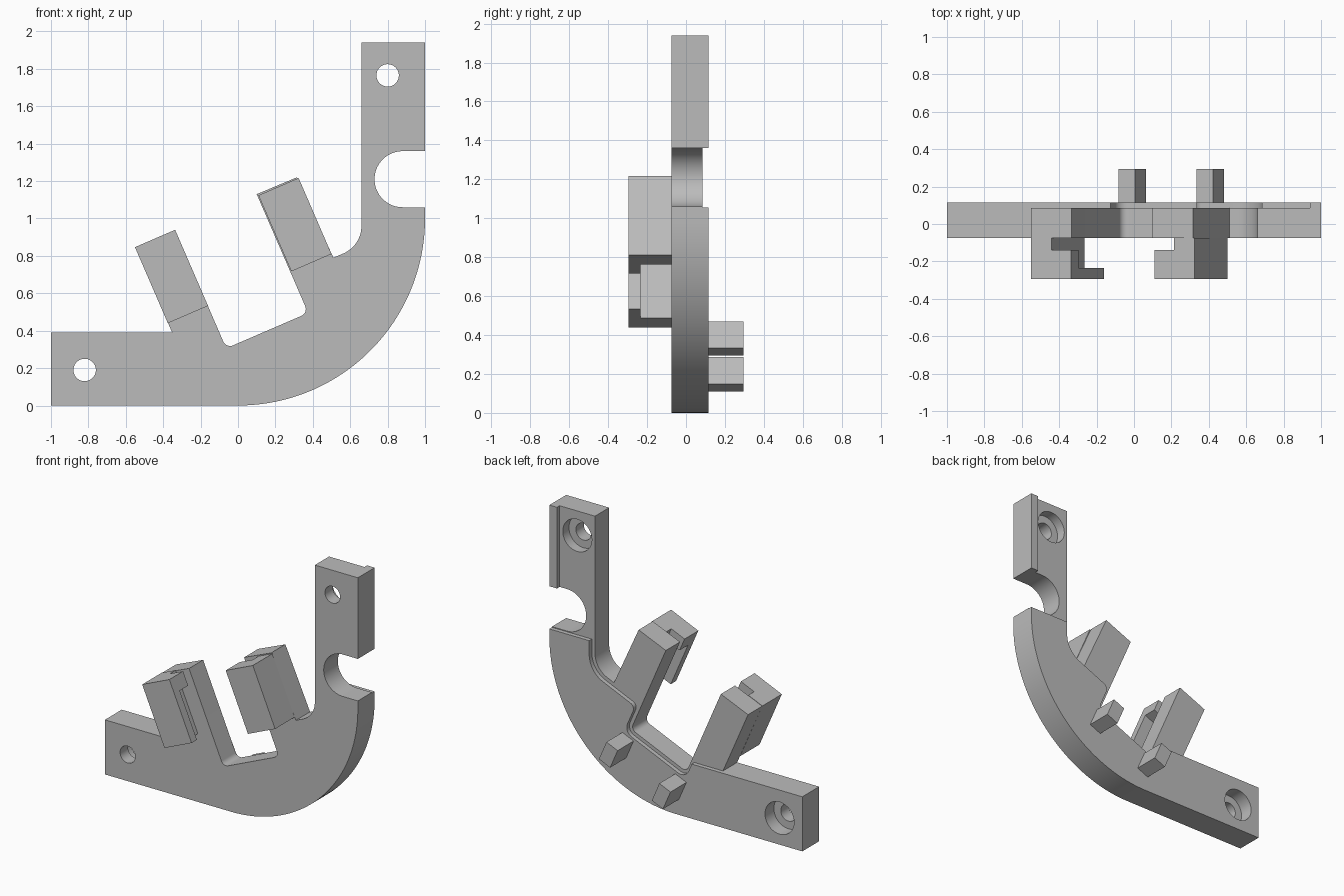
import bpy, bmesh, math
from mathutils import Vector

if "Cube" in bpy.data.objects:
    bpy.data.objects.remove(bpy.data.objects["Cube"])

grey = bpy.data.materials.new("plain_grey")
grey.use_nodes = True
grey.diffuse_color = (0.5, 0.5, 0.5, 1)
grey.node_tree.nodes["Principled BSDF"].inputs["Base Color"].default_value = (0.5, 0.5, 0.5, 1)

# Tilted frame shared by the posts and pegs
TILT = math.radians(23.4)
U = Vector((math.cos(TILT), 0, math.sin(TILT)))
V = Vector((-math.sin(TILT), 0, math.cos(TILT)))
Y = Vector((0, 1, 0))
FRONT, LEDGE, BACK, DEEP = -0.075, 0.085, 0.115, 0.295


def rounded(corners):
    """Turn (x, z) or (x, z, radius) corners into points, filleting the ones with a radius."""
    out = []
    for i, c in enumerate(corners):
        p = Vector(c[:2])
        if len(c) == 2:
            out.append(p)
            continue
        a = (Vector(corners[i - 1][:2]) - p).normalized()
        b = (Vector(corners[(i + 1) % len(corners)][:2]) - p).normalized()
        half = a.angle(b) / 2
        r = c[2]
        centre = p + (a + b).normalized() * r / math.sin(half)
        start = p + a * r / math.tan(half) - centre
        end = p + b * r / math.tan(half) - centre
        turn = math.atan2(start.x * end.y - start.y * end.x, start.dot(end))
        steps = 48 if r > 0.5 else 16
        for k in range(steps + 1):
            t = turn * k / steps
            out.append(centre + Vector((start.x * math.cos(t) - start.y * math.sin(t),
                                        start.x * math.sin(t) + start.y * math.cos(t))))
    return out


def prism(name, pts, origin, e1, e2, sweep):
    """Extrude a flat profile, drawn along e1 and e2, by the sweep vector."""
    bm = bmesh.new()
    verts = [bm.verts.new(origin + e1 * p[0] + e2 * p[1]) for p in pts]
    bm.faces.new(verts)
    ext = bmesh.ops.extrude_face_region(bm, geom=bm.faces[:])["geom"]
    bmesh.ops.translate(bm, vec=sweep, verts=[g for g in ext if isinstance(g, bmesh.types.BMVert)])
    bmesh.ops.remove_doubles(bm, verts=bm.verts, dist=0.0001)
    bmesh.ops.recalc_face_normals(bm, faces=bm.faces)
    mesh = bpy.data.meshes.new(name)
    bm.to_mesh(mesh)
    bm.free()
    mesh.materials.append(grey)
    obj = bpy.data.objects.new(name, mesh)
    bpy.context.collection.objects.link(obj)
    return obj


def slab(name, pts, y0, y1):
    return prism(name, pts, Y * y0, Vector((1, 0, 0)), Vector((0, 0, 1)), Y * (y1 - y0))


def disc(x, z, r, n=40):
    return [(x + r * math.cos(math.tau * i / n), z + r * math.sin(math.tau * i / n)) for i in range(n)]


def activate(obj):
    bpy.ops.object.select_all(action="DESELECT")
    obj.select_set(True)
    bpy.context.view_layer.objects.active = obj


def combine(obj, tool, operation):
    activate(obj)
    mod = obj.modifiers.new("combine", "BOOLEAN")
    mod.operation, mod.solver, mod.object = operation, "EXACT", tool
    bpy.ops.object.modifier_apply(modifier=mod.name)
    bpy.data.objects.remove(tool)


# Curved bracket plate with both post backs and the side notch
plate = slab("bracket_plate", rounded([
    (-1, 0), (1, 0, 1), (1, 1.06), (0.73, 1.06, 0.15), (0.73, 1.36, 0.15), (1, 1.36),
    (1, 1.94), (0.66, 1.94), (0.66, 0.855, 0.16), (0.51, 0.79), (0.315, 1.22),
    (0.1, 1.13), (0.375, 0.495, 0.04), (-0.063, 0.306, 0.04), (-0.335, 0.935),
    (-0.55, 0.845), (-0.352, 0.39), (-1, 0.39)]), FRONT, BACK)

# Shallow rear recess: posts, inner ledge and upright, leaving a strip on the outer edge
combine(plate, slab("recess_cutter", rounded([
    (-0.37, 0.39), (-0.126, 0.39), (-0.076, 0.273, 0.065), (0.408, 0.482, 0.065),
    (0.322, 0.681, 0.04), (0.685, 0.838, 0.18), (0.685, 1.055), (1.1, 1.055),
    (1.1, 1.3), (0.94, 1.3), (0.94, 2.1), (-0.7, 2.1), (-0.6, 0.5)]), LEDGE, 0.2), "DIFFERENCE")

# Screw holes with rear counterbores
for x, z in ((-0.82, 0.19), (0.8, 1.765)):
    combine(plate, slab("hole_cutter", disc(x, z, 0.06), -0.2, 0.2), "DIFFERENCE")
    combine(plate, slab("bore_cutter", disc(x, z, 0.115), 0.015, 0.2), "DIFFERENCE")
activate(plate)
bpy.ops.object.shade_smooth_by_angle(angle=math.radians(30))

# Slotted post fronts facing each other, each with a cap over the slot's top
WIDTH, SLOT, HEIGHT, CAP = 0.234, 0.12, 0.443, 0.1
for side, foot, e1 in (("right", Vector((-0.375, 0, 0.44)), U), ("left", Vector((0.5, 0, 0.81)), -U)):
    channel = [(0, FRONT), (0, -DEEP), (WIDTH, -DEEP), (WIDTH, -0.235), (SLOT, -0.235), (SLOT, FRONT)]
    prism(side + "_slotted_post", channel, foot, e1, Y, V * HEIGHT)
    cap = [(SLOT, -0.235), (WIDTH, -0.235), (WIDTH, -0.14), (SLOT, -0.14)]
    prism(side + "_slot_cap", cap, foot + V * (HEIGHT - CAP), e1, Y, V * CAP)

# Rear locating pegs
for side, x, z in (("right", -0.01, 0.198), ("left", 0.408, 0.382)):
    square = [(-0.048, -0.075), (0.048, -0.075), (0.048, 0.075), (-0.048, 0.075)]
    prism(side + "_peg", square, Vector((x, BACK, z)), U, V, Y * (DEEP - BACK))
